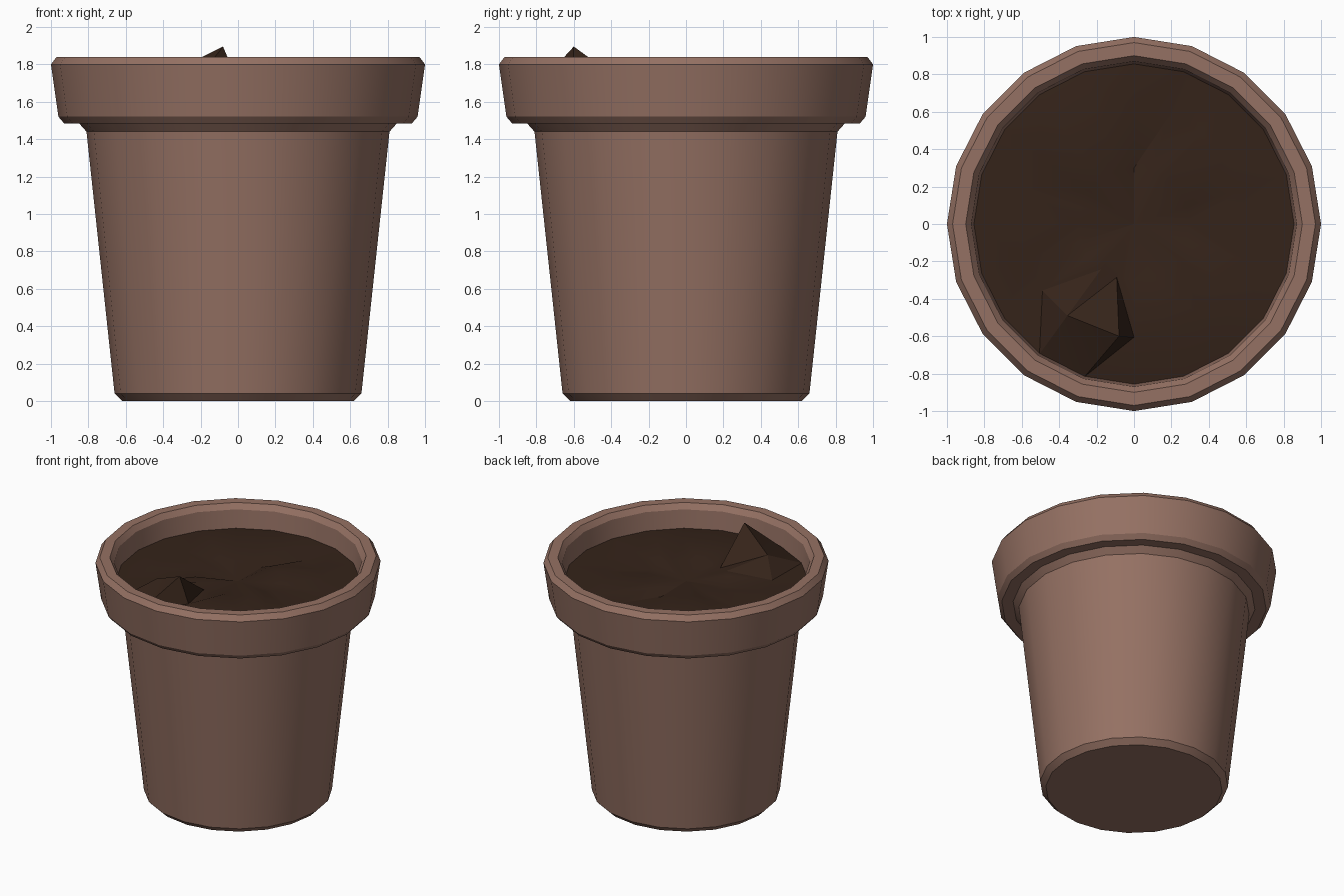
import bpy, bmesh, math, random

if "Cube" in bpy.data.objects:
    bpy.data.objects.remove(bpy.data.objects["Cube"])

SIDES = 20
random.seed(4)


def ring(bm, r, heights):
    return [bm.verts.new((r * math.cos(i * math.tau / SIDES),
                          r * math.sin(i * math.tau / SIDES), heights[i]))
            for i in range(SIDES)]


def bridge(bm, a, b):
    for i in range(SIDES):
        j = (i + 1) % SIDES
        bm.faces.new((a[i], a[j], b[j], b[i]))


def finish(bm, name, color):
    bmesh.ops.recalc_face_normals(bm, faces=bm.faces)
    mesh = bpy.data.meshes.new(name)
    bm.to_mesh(mesh)
    bm.free()
    obj = bpy.data.objects.new(name, mesh)
    bpy.context.collection.objects.link(obj)
    mat = bpy.data.materials.new(name + "_color")
    mat.diffuse_color = color
    mat.use_nodes = True
    mat.node_tree.nodes["Principled BSDF"].inputs["Base Color"].default_value = mat.diffuse_color
    mesh.materials.append(mat)
    bpy.ops.object.select_all(action='DESELECT')
    obj.select_set(True)
    bpy.context.view_layer.objects.active = obj
    bpy.ops.object.shade_smooth_by_angle(angle=math.radians(30))
    return obj


# Pot: one turned profile, from the base up the outside and down the inside
profile = [(0.62, 0), (0.66, 0.04), (0.81, 1.44), (0.85, 1.485), (0.93, 1.485),
           (0.96, 1.52), (1.0, 1.80), (0.97, 1.84), (0.90, 1.84), (0.87, 1.80),
           (0.84, 1.50), (0.75, 1.44), (0.60, 0.10)]
bm = bmesh.new()
rings = [ring(bm, r, [z] * SIDES) for r, z in profile]
for a, b in zip(rings, rings[1:]):
    bridge(bm, a, b)
bm.faces.new(rings[0][::-1])
bm.faces.new(rings[-1])
finish(bm, "pot", (0.30, 0.165, 0.125, 1))

# Soil: uneven disc of rings with one pointed clod near the front
bm = bmesh.new()
edge = ring(bm, 0.86, [1.66] * SIDES)
middle = ring(bm, 0.605, [1.67 + random.uniform(-0.03, 0.04) for _ in range(SIDES)])
inner = ring(bm, 0.3, [1.66 + random.uniform(-0.02, 0.03) for _ in range(SIDES)])
peak = middle[14]
peak.co = (-0.08, -0.60, 1.895)
middle[13].co.z = 1.76
bridge(bm, edge, middle)
bridge(bm, middle, inner)
centre = bm.verts.new((0, 0, 1.65))
for i in range(SIDES):
    bm.faces.new((inner[i], inner[(i + 1) % SIDES], centre))
bmesh.ops.triangulate(bm, faces=bm.faces)
finish(bm, "soil", (0.035, 0.017, 0.010, 1))
